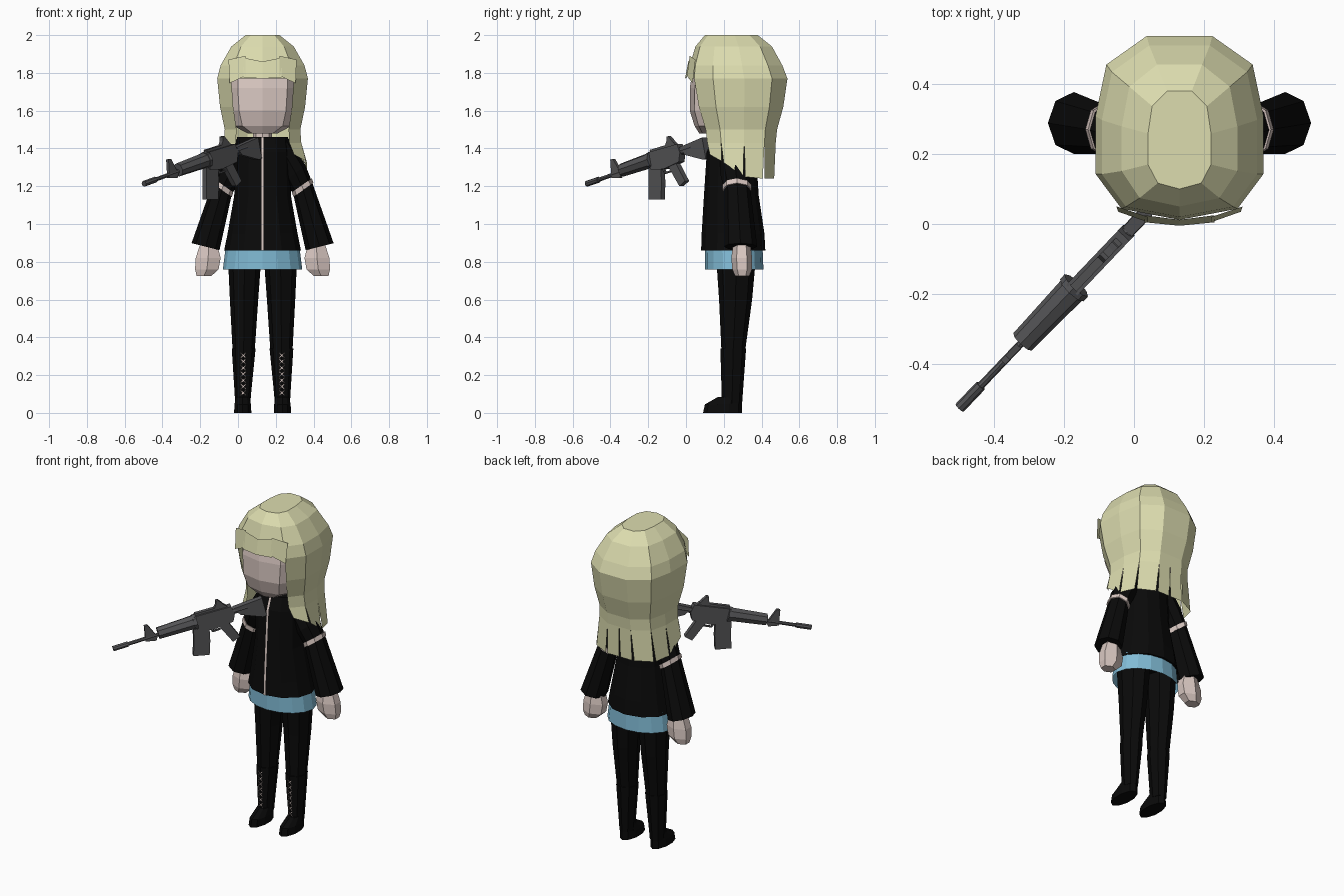
import bpy, bmesh, math
from mathutils import Vector, Matrix

old = bpy.data.objects.get("Cube")
if old:
    bpy.data.objects.remove(old)

CX = 0.13  # figure stands beside the centre because the rifle reaches out


def material(name, r, g, b):
    m = bpy.data.materials.new(name)
    m.use_nodes = True
    m.diffuse_color = (r, g, b, 1)
    bsdf = m.node_tree.nodes["Principled BSDF"]
    bsdf.inputs["Base Color"].default_value = (r, g, b, 1)
    bsdf.inputs["Roughness"].default_value = 0.9
    return m


HAIR = material("pale blonde", 0.72, 0.72, 0.43)
SKIN = material("pale skin", 0.70, 0.58, 0.54)
BLACK = material("black cloth", 0.003, 0.003, 0.003)
BLUE = material("sky blue", 0.22, 0.50, 0.67)
GUN = material("gun grey", 0.09, 0.09, 0.095)


def finish(name, bm, mat, recalc=True):
    if recalc:
        bmesh.ops.recalc_face_normals(bm, faces=bm.faces[:])
    me = bpy.data.meshes.new(name)
    bm.to_mesh(me)
    bm.free()
    me.materials.append(mat)
    ob = bpy.data.objects.new(name, me)
    bpy.context.collection.objects.link(ob)
    return ob


def ellipse(n):
    return [(math.sin(2 * math.pi * i / n), -math.cos(2 * math.pi * i / n)) for i in range(n)]


def ring_points(outline, ring, side=1):
    # ring: centre x, half width, front y, back y, height, slope
    x, sx, y0, y1, z, tilt = ring
    return [Vector((CX + side * (x + sx * a), (y0 + y1) / 2 + b * (y1 - y0) / 2, z + tilt * sx * a))
            for a, b in outline]


def loft(name, outline, rings, mat, side=1, top=True, bottom=True, open_from=99):
    bm = bmesh.new()
    n = len(outline)
    rows = [[bm.verts.new(p) for p in ring_points(outline, r, side)] for r in rings]
    for k in range(len(rows) - 1):
        for i in range(n):
            if k >= open_from and i in (0, n - 1):
                continue
            j = (i + 1) % n
            bm.faces.new((rows[k][i], rows[k][j], rows[k + 1][j], rows[k + 1][i]))
    if top:
        bm.faces.new(rows[0])
    if bottom:
        bm.faces.new(rows[-1])
    return finish(name, bm, mat)


def strips(name, quads, mat):
    bm = bmesh.new()
    for q in quads:
        bm.faces.new([bm.verts.new(p) for p in q])
    return finish(name, bm, mat, recalc=False)


# Head and hair share one rounded twelve-sided outline
half = [(0.69, -0.88), (1, -0.5), (1, 0.13), (0.87, 0.69), (0.39, 1)]
SKULL = [(0, -1)] + half + [(0, 1)] + [(-a, b) for a, b in reversed(half)]

loft("head", SKULL, [(0, 0.19, 0.04, 0.46, 1.84, 0), (0, 0.19, 0.02, 0.46, 1.72, 0),
                     (0, 0.18, 0.02, 0.44, 1.6, 0), (0, 0.155, 0.045, 0.4, 1.52, 0),
                     (0, 0.08, 0.07, 0.36, 1.48, 0)], SKIN)
loft("neck", ellipse(8), [(0, 0.05, 0.19, 0.29, 1.52, 0), (0, 0.05, 0.19, 0.29, 1.42, 0)], SKIN)

hair_end = (0, 0.205, 0.09, 0.475, 1.43, 0)
loft("hair", SKULL, [(0, 0.09, 0.10, 0.38, 2.0, 0), (0, 0.165, 0.05, 0.455, 1.94, 0),
                     (0, 0.222, 0.02, 0.51, 1.84, 0), (0, 0.24, 0.012, 0.537, 1.77, 0),
                     (0, 0.225, 0.04, 0.515, 1.62, 0), (0, 0.2, 0.08, 0.482, 1.5, 0), hair_end],
     HAIR, bottom=False, open_from=3)

# Hanging locks along the hair hem, longest at the back
upper = ring_points(SKULL, hair_end)
lower = ring_points(SKULL, (0, 0.235, 0.1, 0.47, 1.24, 0))
drop = [0, 0.13, 0.09, 0.01, 0, 0, 0]
for i, p in enumerate(lower):
    p.z += drop[min(i, 12 - i)]
locks = []
for i in range(1, 11):
    a, b = lower[i], lower[i + 1]
    locks.append((upper[i], a.lerp(b, 0.06), b.lerp(a, 0.06), upper[i + 1]))
strips("hair_locks", locks, HAIR)

# Fringe of four pointed locks over the brow
fringe = []
for s in (-1, 1):
    fringe.append([(CX, 0.012, 1.86), (CX + s * 0.1, 0.025, 1.88),
                   (CX + s * 0.1, 0.005, 1.775), (CX, -0.005, 1.77)])
    fringe.append([(CX + s * 0.09, 0.02, 1.89), (CX + s * 0.18, 0.05, 1.87),
                   (CX + s * 0.175, 0.035, 1.745), (CX + s * 0.09, 0.005, 1.785)])
strips("fringe", fringe, HAIR)

# Jacket with zip, and skirt below it
jacket = [(0, 0.135, 0.14, 0.35, 1.46, 0), (0, 0.145, 0.11, 0.37, 1.38, 0),
          (0, 0.15, 0.095, 0.385, 1.15, 0), (0, 0.185, 0.083, 0.415, 0.95, 0),
          (0, 0.203, 0.08, 0.42, 0.86, 0)]
loft("jacket", ellipse(12), jacket, BLACK)
strips("zip", [[(CX - 0.006, r[2] - 0.003, r[4]), (CX - 0.006, q[2] - 0.003, q[4]),
                (CX + 0.006, q[2] - 0.003, q[4]), (CX + 0.006, r[2] - 0.003, r[4])]
               for r, q in zip(jacket, jacket[1:])], SKIN)
loft("skirt", ellipse(16), [(0, 0.195, 0.1, 0.405, 0.88, 0), (0, 0.21, 0.1, 0.41, 0.76, 0)],
     BLUE, bottom=False)

for side, word in ((1, "left"), (-1, "right")):
    # Sleeve, armband and hand
    loft(word + "_sleeve", ellipse(8),
         [(0.09, 0.05, 0.18, 0.33, 1.42, 0.6), (0.175, 0.052, 0.18, 0.34, 1.27, 0.8),
          (0.212, 0.049, 0.2, 0.34, 1.19, 0.7), (0.302, 0.074, 0.2, 0.377, 0.88, 0.25)], BLACK, side)
    loft(word + "_armband", ellipse(8),
         [(0.208, 0.053, 0.192, 0.348, 1.205, 0.7), (0.216, 0.053, 0.192, 0.348, 1.18, 0.7)],
         SKIN, side)
    loft(word + "_hand", ellipse(6),
         [(0.285, 0.05, 0.25, 0.34, 0.9, 0), (0.288, 0.076, 0.24, 0.35, 0.82, 0),
          (0.295, 0.072, 0.245, 0.35, 0.76, 0), (0.31, 0.045, 0.26, 0.335, 0.725, 0)], SKIN, side)
    # Leg, boot and foot
    loft(word + "_leg", ellipse(8),
         [(0.095, 0.088, 0.16, 0.37, 0.82, 0), (0.098, 0.075, 0.175, 0.35, 0.6, 0),
          (0.1, 0.058, 0.188, 0.312, 0.32, 0)], BLACK, side)
    loft(word + "_boot", ellipse(8),
         [(0.1, 0.063, 0.182, 0.318, 0.34, 0), (0.104, 0.045, 0.188, 0.302, 0.12, 0),
          (0.105, 0.04, 0.19, 0.297, 0.05, 0)], BLACK, side)
    loft(word + "_foot", ellipse(10),
         [(0.105, 0.037, 0.17, 0.293, 0.085, 0), (0.105, 0.046, 0.1, 0.296, 0.045, 0),
          (0.105, 0.048, 0.09, 0.297, 0, 0)], BLACK, side)
    # Crossed boot laces
    laces = []
    pitch = 0.033
    for k in range(7):
        z = 0.09 + k * pitch
        y = 0.183 - 0.027 * (z - 0.12)
        for s in (-1, 1):
            x = CX + side * 0.102
            a, b, w = x - s * 0.015, x + s * 0.015, 0.006
            quad = [(a, y, z), (b, y, z + pitch - w), (b, y, z + pitch), (a, y, z + w)]
            laces.append(quad if s > 0 else quad[::-1])
    strips(word + "_laces", laces, SKIN)

# Rifle frame: u runs from muzzle to stock, v points up
tilt = math.radians(14)
flat = Vector((0.69, 0.724, 0)).normalized()
along = flat * math.cos(tilt) + Vector((0, 0, math.sin(tilt)))
up = Vector((0, 0, math.cos(tilt))) - flat * math.sin(tilt)
across = along.cross(up)
MUZZLE = Vector((-0.498, -0.525, 1.213))


def place(u, v, w=0):
    return MUZZLE + along * u + up * v + across * w


def plate(name, points, thick):
    bm = bmesh.new()
    a, b = [[bm.verts.new(place(u, v, w)) for u, v in points] for w in (-thick, thick)]
    bm.faces.new(a)
    bm.faces.new(b)
    for i in range(len(a)):
        j = (i + 1) % len(a)
        bm.faces.new((a[i], a[j], b[j], b[i]))
    finish(name, bm, GUN)


def tube(name, u0, u1, r0, r1, v=0.0):
    bm = bmesh.new()
    turn = Matrix((across, up, along)).transposed().to_4x4()
    bmesh.ops.create_cone(bm, cap_ends=True, segments=8, radius1=r0, radius2=r1, depth=u1 - u0,
                          matrix=Matrix.Translation(place((u0 + u1) / 2, v)) @ turn)
    finish(name, bm, GUN)


tube("muzzle_brake", 0, 0.09, 0.016, 0.016)
tube("barrel", 0.08, 0.3, 0.011, 0.011)
tube("handguard", 0.27, 0.49, 0.036, 0.042, 0.008)
tube("handguard_ring", 0.48, 0.5, 0.046, 0.046, 0.008)
tube("stock_tube", 0.7, 0.8, 0.02, 0.02)
plate("front_sight_post", [(0.19, -0.015), (0.25, -0.03), (0.262, -0.01), (0.225, 0.08), (0.205, 0.08)], 0.009)
plate("receiver", [(0.49, -0.045), (0.58, -0.065), (0.7, -0.055), (0.72, -0.01), (0.71, 0.04), (0.49, 0.048)], 0.022)
plate("sight_rail", [(0.5, 0.045), (0.69, 0.04), (0.68, 0.055), (0.5, 0.06)], 0.012)
plate("rear_sight", [(0.61, 0.05), (0.68, 0.05), (0.665, 0.075), (0.648, 0.098), (0.635, 0.098), (0.63, 0.075)], 0.012)
plate("magazine", [(0.47, -0.03), (0.455, -0.1), (0.43, -0.192), (0.52, -0.215), (0.545, -0.13), (0.56, -0.05)], 0.015)
plate("trigger_guard", [(0.56, -0.06), (0.57, -0.088), (0.62, -0.088), (0.62, -0.08), (0.576, -0.08), (0.57, -0.06)], 0.006)
plate("grip", [(0.61, -0.05), (0.67, -0.05), (0.715, -0.163), (0.668, -0.18)], 0.016)
plate("stock", [(0.72, 0.02), (0.893, 0.03), (0.893, -0.085), (0.87, -0.085), (0.75, -0.03)], 0.018)
